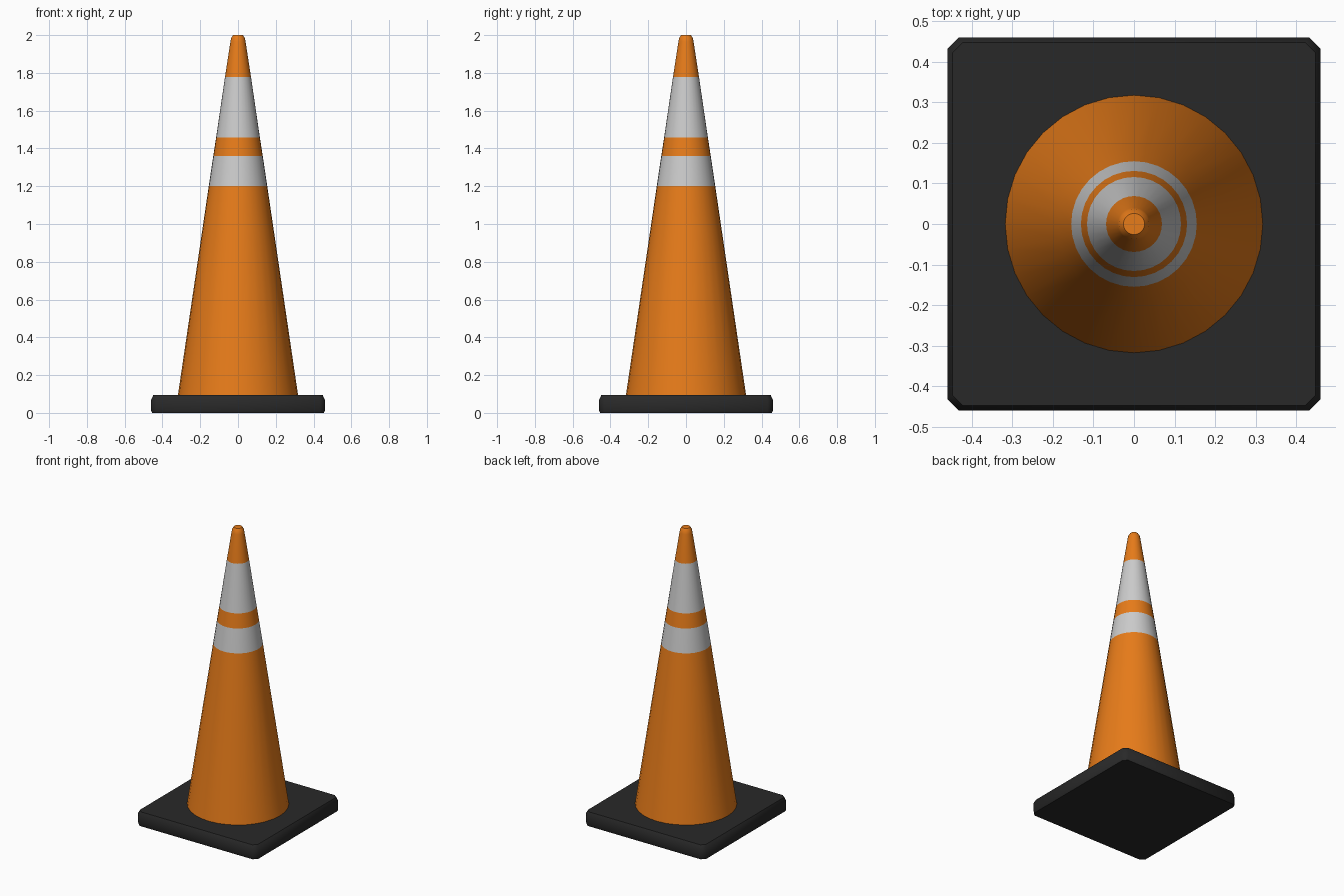
import bpy
import bmesh
from math import cos, sin, pi, radians

if "Cube" in bpy.data.objects:
    bpy.data.objects.remove(bpy.data.objects["Cube"])


def material(name, rgb):
    mat = bpy.data.materials.new(name)
    mat.diffuse_color = (*rgb, 1)
    mat.use_nodes = True
    mat.node_tree.nodes["Principled BSDF"].inputs["Base Color"].default_value = mat.diffuse_color
    return mat


def loft(name, rings, mats, bands=None):
    """Skin a stack of equal-sized point rings, cap both ends, colour each band."""
    bm = bmesh.new()
    loops = [[bm.verts.new(p) for p in ring] for ring in rings]
    n = len(loops[0])
    for k, (low, high) in enumerate(zip(loops, loops[1:])):
        for i in range(n):
            j = (i + 1) % n
            face = bm.faces.new((low[i], low[j], high[j], high[i]))
            face.material_index = bands[k] if bands else 0
    bm.faces.new(loops[0][::-1])
    bm.faces.new(loops[-1])
    mesh = bpy.data.meshes.new(name)
    bm.to_mesh(mesh)
    bm.free()
    for mat in mats:
        mesh.materials.append(mat)
    obj = bpy.data.objects.new(name, mesh)
    bpy.context.collection.objects.link(obj)
    bpy.ops.object.select_all(action='DESELECT')
    obj.select_set(True)
    bpy.context.view_layer.objects.active = obj
    bpy.ops.object.shade_smooth_by_angle(angle=radians(50))
    return obj


def circle(r, z, n=32):
    return [(r * cos(2 * pi * i / n), r * sin(2 * pi * i / n), z) for i in range(n)]


def clipped_square(h, c, z):
    """Square of half-width h with its corners cut by c."""
    a = h - c
    return [(x, y, z) for x, y in ((h, -a), (h, a), (a, h), (-a, h),
                                   (-h, a), (-h, -a), (-a, -h), (a, -h))]


orange = material("orange_plastic", (0.8, 0.2, 0.01))
white = material("reflective_white", (0.8, 0.8, 0.8))
black = material("black_rubber", (0.022, 0.022, 0.022))

# Square rubber foot with softened edges
loft("base", [clipped_square(h, c, z) for h, c, z in
              ((0.455, 0.025, 0), (0.46, 0.028, 0.012),
               (0.46, 0.028, 0.07), (0.448, 0.025, 0.095))], [black])

# Tapered cone with two reflective bands and a rounded tip
profile = [(0.318, 0.094), (0.188, 0.975), (0.155, 1.2), (0.131, 1.36), (0.116, 1.457),
           (0.069, 1.777), (0.040, 1.965), (0.036, 1.985), (0.026, 2.0)]
loft("cone", [circle(r, z) for r, z in profile], [orange, white],
     [0, 0, 1, 0, 1, 0, 0, 0])
